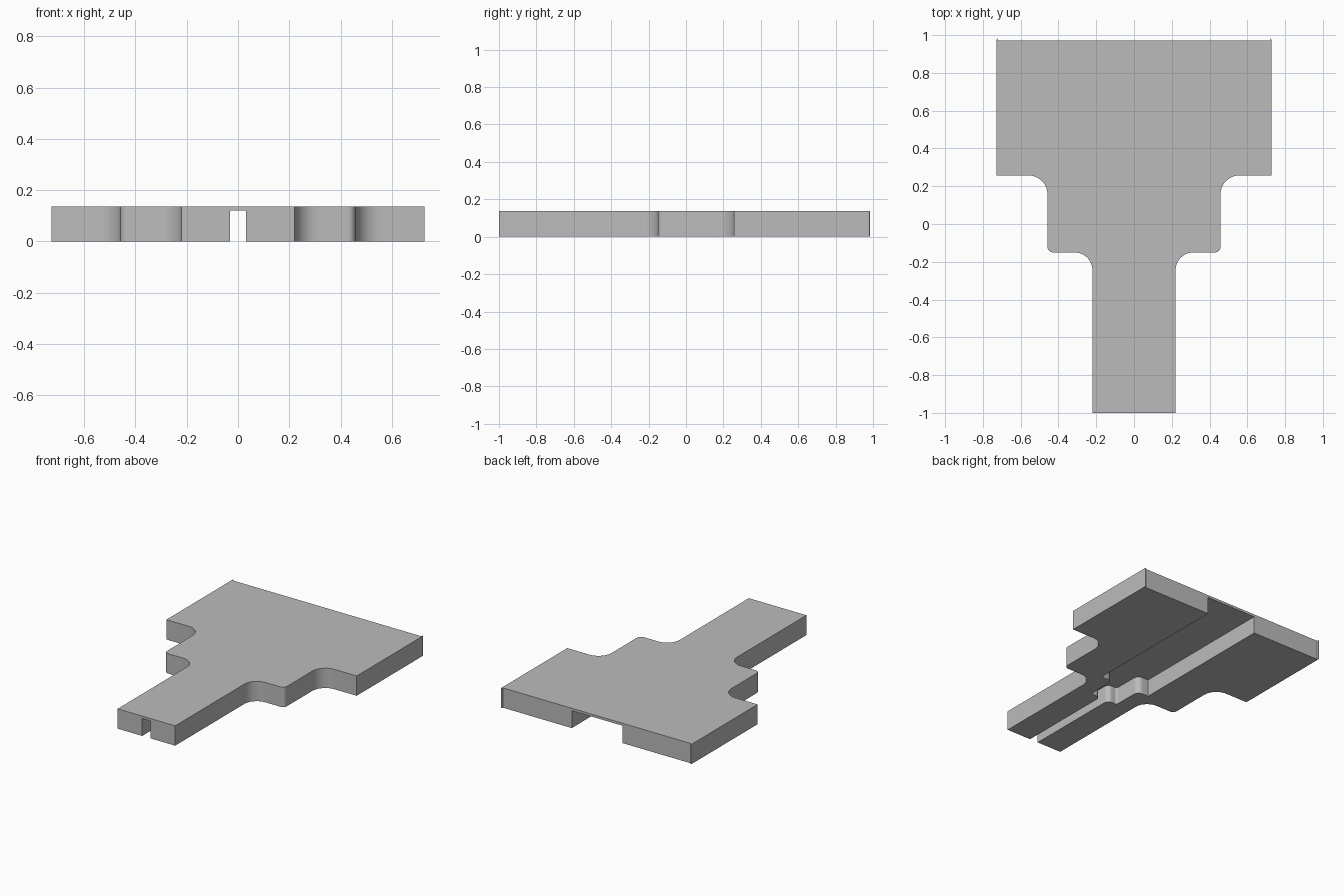
import bpy, bmesh, math
from mathutils import Vector

HEIGHT = 0.137
SLOT_HEIGHT = 0.12

if "Cube" in bpy.data.objects:
    bpy.data.objects.remove(bpy.data.objects["Cube"])

grey = bpy.data.materials.new("plain grey")
grey.use_nodes = True
colour = (0.5, 0.5, 0.5, 1)
grey.diffuse_color = colour
grey.node_tree.nodes["Principled BSDF"].inputs["Base Color"].default_value = colour


def rounded(corners, steps=10):
    """Half outline with each right-angled corner (x, y, radius) replaced by an arc."""
    points = []
    for i, (x, y, r) in enumerate(corners):
        p = Vector((x, y))
        if r == 0:
            points.append(p)
            continue
        a = (Vector(corners[i - 1][:2]) - p).normalized()
        b = (Vector(corners[i + 1][:2]) - p).normalized()
        centre = p + (a + b) * r
        for k in range(steps + 1):
            t = math.pi / 2 * k / steps
            points.append(centre - b * r * math.cos(t) - a * r * math.sin(t))
    return points


def stepped_prism(name, corners, bottom, top):
    """Mirror a half outline across x = 0 and extrude it upwards."""
    half = rounded(corners)
    outline = half + [Vector((-p.x, p.y)) for p in reversed(half)]
    bm = bmesh.new()
    face = bm.faces.new([bm.verts.new((p.x, p.y, bottom)) for p in outline])
    extruded = bmesh.ops.extrude_face_region(bm, geom=[face])["geom"]
    verts = [g for g in extruded if isinstance(g, bmesh.types.BMVert)]
    bmesh.ops.translate(bm, verts=verts, vec=(0, 0, top - bottom))
    bmesh.ops.recalc_face_normals(bm, faces=bm.faces[:])
    mesh = bpy.data.meshes.new(name)
    bm.to_mesh(mesh)
    bm.free()
    mesh.materials.append(grey)
    obj = bpy.data.objects.new(name, mesh)
    bpy.context.collection.objects.link(obj)
    return obj


# Stepped plate: wide back, middle shoulder, narrow stem
plate = stepped_prism("stepped_plate", [
    (0.727, 1, 0.03), (0.727, 0.257, 0), (0.458, 0.257, 0.1),
    (0.458, -0.15, 0.03), (0.22, -0.15, 0.095), (0.22, -1, 0)], 0, HEIGHT)

# Stepped channel along the underside, open at both ends
cutter = stepped_prism("channel_cutter", [
    (0.193, 1.1, 0), (0.193, -0.09, 0), (0.107, -0.09, 0.04),
    (0.107, -0.3, 0.015), (0.032, -0.3, 0.035), (0.032, -1.1, 0)], -0.1, SLOT_HEIGHT)
cutter.hide_render = True

channel = plate.modifiers.new("channel", 'BOOLEAN')
channel.operation = 'DIFFERENCE'
channel.solver = 'EXACT'
channel.object = cutter

bpy.ops.object.select_all(action='DESELECT')
plate.select_set(True)
bpy.context.view_layer.objects.active = plate
bpy.ops.object.modifier_apply(modifier=channel.name)
bpy.data.objects.remove(cutter)
bpy.ops.object.shade_smooth_by_angle(angle=math.radians(30))
